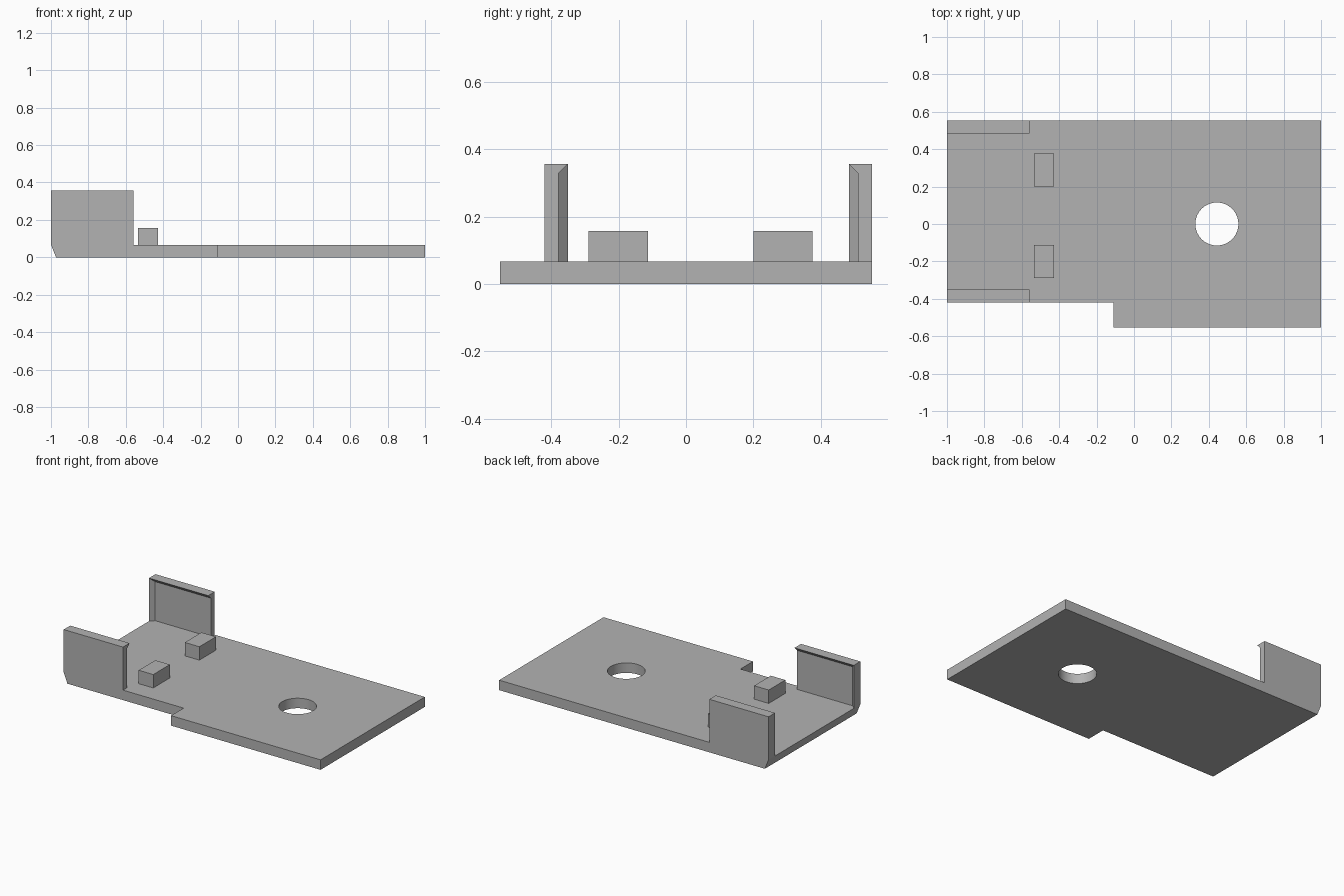
import bpy
import bmesh
from mathutils import Vector

cube = bpy.data.objects.get("Cube")
if cube:
    bpy.data.objects.remove(cube, do_unlink=True)

GREY = (0.45, 0.45, 0.45, 1.0)
grey = bpy.data.materials.new("plain grey")
grey.use_nodes = True
grey.diffuse_color = GREY
grey.node_tree.nodes["Principled BSDF"].inputs["Base Color"].default_value = GREY

BACK, FRONT = 0.553, -0.553        # plate edges in y
NOTCH = -0.42                      # stepped-in front edge
DECK, TOP = 0.067, 0.356           # plate top and wall top
WALL_END = -0.56
PANEL, LIP = 0.042, 0.027          # wall panel thickness and lip depth


def finish(name, bm):
    bmesh.ops.recalc_face_normals(bm, faces=bm.faces)
    mesh = bpy.data.meshes.new(name)
    bm.to_mesh(mesh)
    bm.free()
    obj = bpy.data.objects.new(name, mesh)
    bpy.context.collection.objects.link(obj)
    mesh.materials.append(grey)
    return obj


def add_box(bm, low, high):
    low, high = Vector(low), Vector(high)
    verts = bmesh.ops.create_cube(bm, size=1)["verts"]
    for v in verts:
        v.co = (low + high) / 2 + v.co * (high - low)


# Stepped base plate, with its underside cut back along the wall end
bm = bmesh.new()
outline = [(-1, NOTCH), (-0.11, NOTCH), (-0.11, FRONT),
           (1, FRONT), (1, BACK), (-1, BACK)]
face = bm.faces.new([bm.verts.new((x, y, DECK)) for x, y in outline])
result = bmesh.ops.extrude_face_region(bm, geom=[face], use_keep_orig=True)
for v in result["geom"]:
    if isinstance(v, bmesh.types.BMVert):
        v.co.z = 0
        if v.co.x < -0.99:
            v.co.x += LIP
plate = finish("base_plate", bm)

# Round hole
bm = bmesh.new()
bmesh.ops.create_cone(bm, cap_ends=True, segments=64, radius1=0.115, radius2=0.115, depth=1)
bmesh.ops.translate(bm, verts=bm.verts, vec=(0.443, 0, 0))
cutter = finish("hole_cutter", bm)
cutter.hide_render = True
cutter.hide_viewport = True
cut = plate.modifiers.new("hole", "BOOLEAN")
cut.operation = "DIFFERENCE"
cut.solver = "EXACT"
cut.object = cutter
bpy.context.view_layer.objects.active = plate
plate.select_set(True)
bpy.ops.object.modifier_apply(modifier=cut.name)
bpy.ops.object.shade_smooth_by_angle()
bpy.data.objects.remove(cutter, do_unlink=True)


def side_wall(name, outer, inward):
    """Upright panel with a mitred wedge lip along its end and top."""
    bm = bmesh.new()
    mid = outer + inward * PANEL
    tip = mid + inward * LIP
    add_box(bm, (-1, min(outer, mid), DECK), (WALL_END, max(outer, mid), TOP))
    stations = [(-1, DECK, LIP, 0), (-1, TOP, LIP, -LIP), (WALL_END, TOP, 0, -LIP)]
    rings = [[bm.verts.new(p) for p in
              ((x, mid, z), (x, tip, z), (x + dx, mid, z + dz))]
             for x, z, dx, dz in stations]
    for a, b in zip(rings, rings[1:]):
        for i in range(3):
            j = (i + 1) % 3
            bm.faces.new((a[i], a[j], b[j], b[i]))
    bm.faces.new(rings[0])
    bm.faces.new(rings[-1])
    finish(name, bm)


side_wall("front_wall", NOTCH, 1)
side_wall("back_wall", BACK, -1)

# Stop blocks
for name, y in (("front_block", -0.289), ("back_block", 0.2)):
    bm = bmesh.new()
    add_box(bm, (-0.535, y, DECK), (-0.427, y + 0.176, 0.157))
    finish(name, bm)
